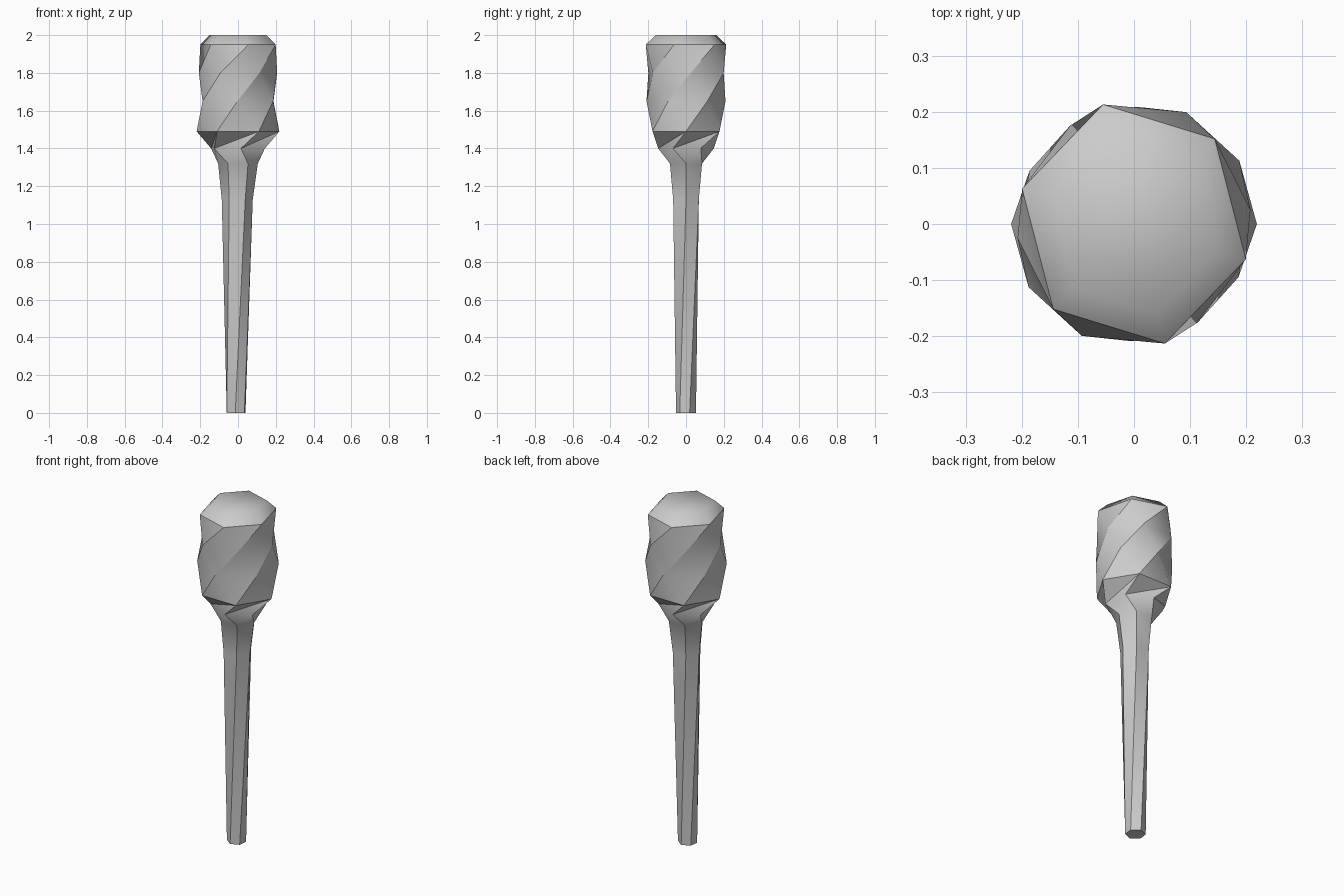
import bpy, bmesh
from math import sin, cos, radians

if "Cube" in bpy.data.objects:
    bpy.data.objects.remove(bpy.data.objects["Cube"])

# Ring profile: height, long radius, short radius, twist in degrees, x offset
RINGS = [
    (0.00, 0.055, 0.053, -37, -0.010),
    (1.13, 0.082, 0.080, 0, -0.004),
    (1.32, 0.105, 0.100, 0, 0.0),
    (1.40, 0.158, 0.148, -26, 0.0),
    (1.49, 0.219, 0.209, 0, 0.0),
    (1.65, 0.219, 0.209, 31, 0.0),
    (1.80, 0.220, 0.209, 65, 0.0),
    (1.95, 0.220, 0.209, 104.5, 0.0),
    (2.00, 0.165, 0.157, 104.5, 0.0),
]
BASE_ANGLES = [0, 58, 122, 180, 238, 302]
# Diagonal direction per band: True runs from lower i to upper i+1
RISING = [False, False, True, True, False, False, False, False]
SHARP_RINGS = {0, 4, 7}
COLLAR = 3

bm = bmesh.new()
rings = []
for z, long_r, short_r, twist, dx in RINGS:
    ring = []
    for a in BASE_ANGLES:
        r = long_r if a % 180 == 0 else short_r
        t = radians(a + twist)
        ring.append(bm.verts.new((dx + r * cos(t), r * sin(t), z)))
    rings.append(ring)

# Triangulated bands between neighbouring rings
for k, rising in enumerate(RISING):
    lo, hi = rings[k], rings[k + 1]
    for i in range(6):
        j = (i + 1) % 6
        if rising:
            bm.faces.new((lo[i], lo[j], hi[j]))
            bm.faces.new((lo[i], hi[j], hi[i]))
        else:
            bm.faces.new((lo[i], lo[j], hi[i]))
            bm.faces.new((lo[j], hi[j], hi[i]))

# End caps
bm.faces.new(rings[0][::-1])
bm.faces.new(rings[-1])
for f in bm.faces:
    f.smooth = True


def crease(a, b):
    bm.edges.get((a, b)).smooth = False


# Crisp spiral ridges, collar folds and rims
for k in range(len(RISING) - 1):
    for i in range(6):
        crease(rings[k][i], rings[k + 1][i])
        if k == COLLAR:
            crease(rings[k][i], rings[k + 1][(i + 1) % 6])
for k in SHARP_RINGS:
    for i in range(6):
        crease(rings[k][i], rings[k][(i + 1) % 6])

mesh = bpy.data.meshes.new("twisted_club")
bm.to_mesh(mesh)
bm.free()
club = bpy.data.objects.new("twisted_club", mesh)
bpy.context.collection.objects.link(club)
